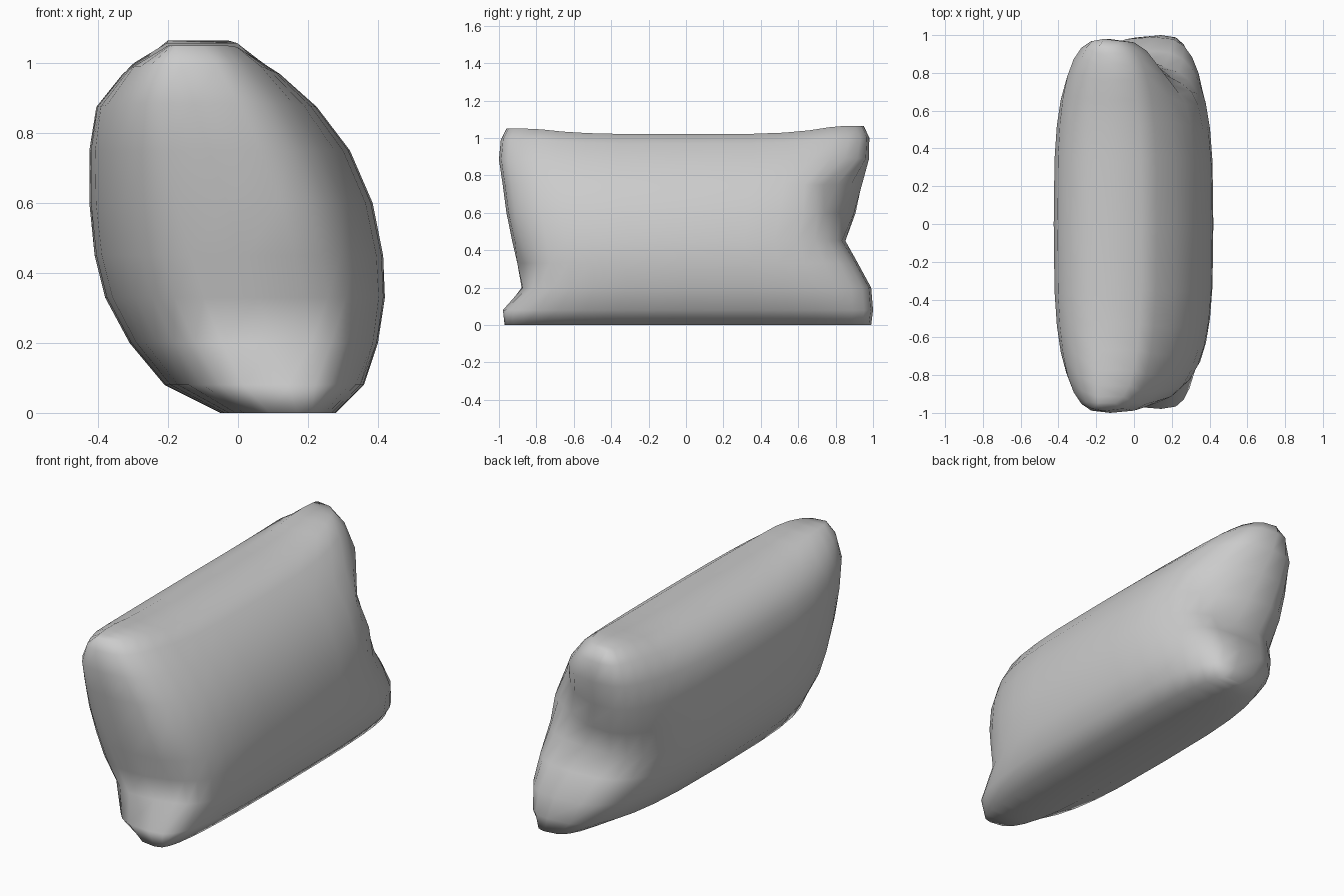
import bpy, bmesh, math
from mathutils import Vector

if "Cube" in bpy.data.objects:
    bpy.data.objects.remove(bpy.data.objects["Cube"])

# Pillow levels: height, left x, right x, front reach, back reach
LEVELS = [
    (0.00, -0.05, 0.28, 0.97, 0.99),
    (0.08, -0.21, 0.36, 0.98, 1.00),
    (0.20, -0.31, 0.40, 0.89, 0.99),
    (0.33, -0.38, 0.42, 0.91, 0.92),
    (0.45, -0.41, 0.415, 0.93, 0.86),
    (0.60, -0.425, 0.385, 0.96, 0.92),
    (0.75, -0.425, 0.32, 0.98, 0.95),
    (0.88, -0.405, 0.225, 1.00, 0.98),
    (0.98, -0.33, 0.12, 0.99, 0.98),
    (1.035, -0.21, 0.04, 0.96, 0.95),
]
# Folds pressed into the ends: centre, radius, push along y
FOLDS = [
    (Vector((0.16, 0.88, 0.68)), 0.17, -0.10),
    (Vector((0.26, 0.78, 0.70)), 0.13, -0.05),
    (Vector((0.20, -0.86, 0.27)), 0.12, 0.05),
]
SEG = 32
POWER = 2 / 3.2


def spow(v):
    return math.copysign(abs(v) ** POWER, v)


bm = bmesh.new()
rings = []
for z, left, right, front, back in LEVELS:
    axis = 0.17 - 0.35 * z / 1.04          # leaning line through the end corners
    ring = []
    for i in range(SEG):
        a = 2 * math.pi * i / SEG
        c, s = spow(math.cos(a)), spow(math.sin(a))
        x = axis + c * ((right - axis) if c > 0 else (axis - left))
        y = s * (back if s > 0 else front)
        # raised ears on the top edge
        ear = max(0, (z - 0.8) / 0.24)
        lift = ear * ((0.045 if y > 0 else 0.03) * min(1, abs(y) / 0.8) ** 4 - 0.015)
        p = Vector((x, y, z + lift))
        for centre, radius, push in FOLDS:
            p.y += push * math.exp(-((p - centre).length / radius) ** 2)
        ring.append(bm.verts.new(p))
    rings.append(ring)

# Skin between levels, plus inset top and bottom
for lo, hi in zip(rings, rings[1:]):
    for i in range(SEG):
        j = (i + 1) % SEG
        bm.faces.new((lo[i], lo[j], hi[j], hi[i]))
for ring, flip in ((rings[0], True), (rings[-1], False)):
    # strips across the narrow width keep the raised ears
    q = SEG // 4
    for k in range(-q, q):
        r0, r1 = ring[k % SEG], ring[(k + 1) % SEG]
        l0, l1 = ring[(SEG // 2 - k) % SEG], ring[(SEG // 2 - k - 1) % SEG]
        f = []
        for v in (r0, r1, l1, l0):
            if v not in f:
                f.append(v)
        bm.faces.new(f[::-1] if flip else f)
bmesh.ops.recalc_face_normals(bm, faces=bm.faces)

mesh = bpy.data.meshes.new("pillow")
bm.to_mesh(mesh)
bm.free()
pillow = bpy.data.objects.new("pillow", mesh)
bpy.context.collection.objects.link(pillow)
mesh.polygons.foreach_set("use_smooth", [True] * len(mesh.polygons))
